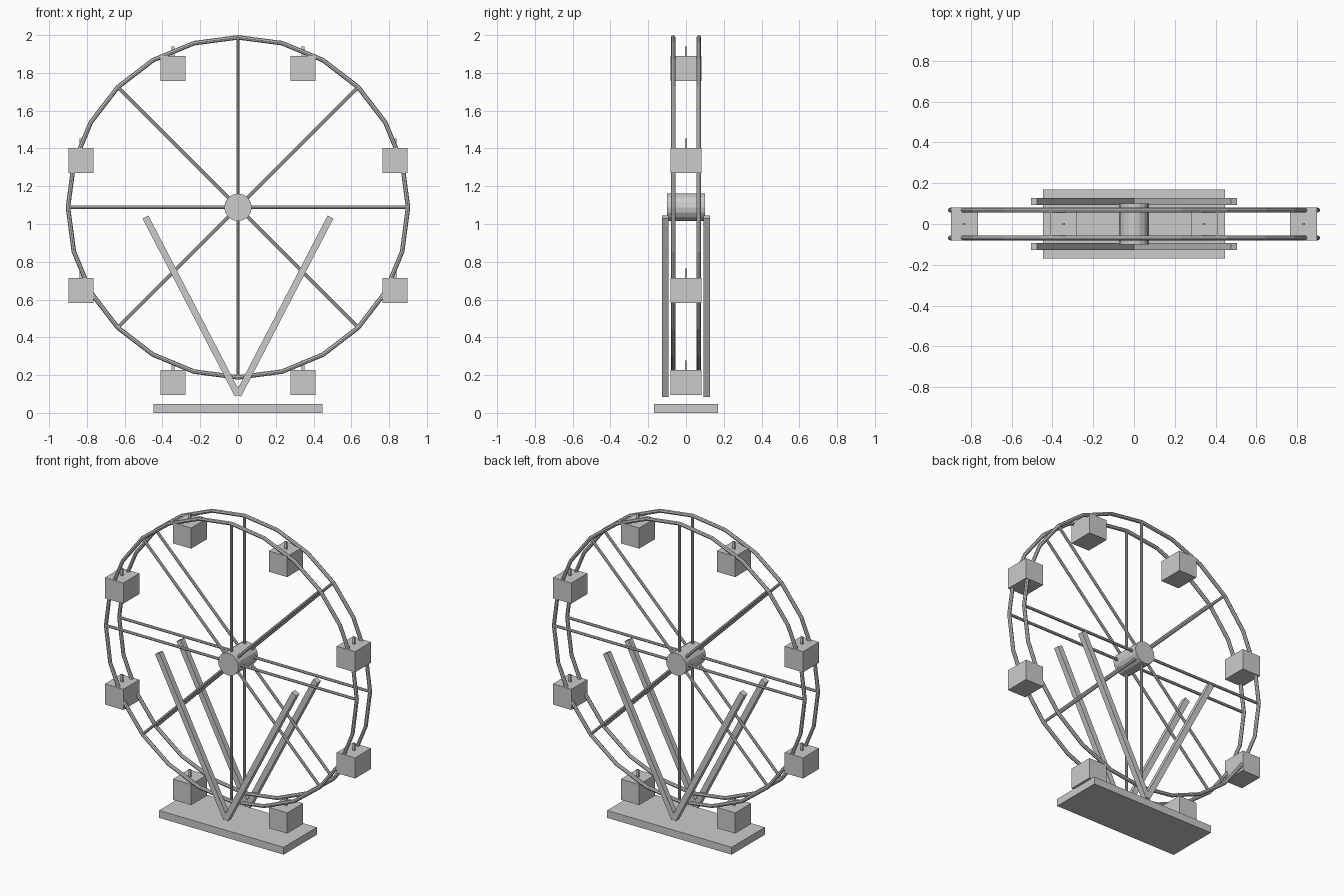
import bpy
from math import sin, cos, pi, radians, atan2, hypot
from mathutils import Vector

cube = bpy.data.objects.get("Cube")
if cube:
    bpy.data.objects.remove(cube, do_unlink=True)

grey = bpy.data.materials.new("plain_grey")
grey.use_nodes = True
COLOUR = (0.6, 0.6, 0.6, 1)
grey.diffuse_color = COLOUR
grey.node_tree.nodes["Principled BSDF"].inputs["Base Color"].default_value = COLOUR

AXLE = 1.088      # height of the wheel centre
RADIUS = 0.9      # rim centre line
SIDE = 0.068      # distance of each rim from the middle


def finish(name):
    ob = bpy.context.object
    ob.name = name
    ob.data.materials.append(grey)
    return ob


def box(name, centre, size, turn=0):
    bpy.ops.mesh.primitive_cube_add(size=1, location=centre, rotation=(0, turn, 0))
    ob = finish(name)
    ob.scale = size
    return ob


def rod(name, a, b, radius, sides):
    a, b = Vector(a), Vector(b)
    d = b - a
    bpy.ops.mesh.primitive_cylinder_add(
        vertices=sides, radius=radius, depth=d.length, location=(a + b) / 2,
        rotation=d.to_track_quat('Z', 'Y').to_euler())
    return finish(name)


# Base plate
box("base", (0, 0, 0.024), (0.894, 0.34, 0.048))

# Hub
rod("hub", (0, -0.1, AXLE), (0, 0.1, AXLE), 0.073, 16)

for label, s in (("front", -1), ("back", 1)):
    # Rim
    bpy.ops.mesh.primitive_torus_add(
        major_segments=24, minor_segments=8, major_radius=RADIUS, minor_radius=0.012,
        location=(0, s * SIDE, AXLE), rotation=(pi / 2, 0, 0))
    finish(label + "_rim")

    # Spokes
    for k in range(8):
        a = k * pi / 4
        rod(f"{label}_spoke_{k + 1}", (0, s * SIDE, AXLE),
            (RADIUS * cos(a), s * SIDE, AXLE + RADIUS * sin(a)), 0.009, 8)

    # Splayed support legs
    for side, m in (("left", 1), ("right", -1)):
        dx, dz = 0.49 * m, 0.944
        box(f"{label}_{side}_leg", (dx / 2, s * 0.11, 0.093 + dz / 2),
            (0.035, 0.036, hypot(dx, dz)), atan2(dx, dz))

# Hanging cabins, halfway between the spokes
for k in range(8):
    a = radians(22.5 + 45 * k)
    x, z = RADIUS * cos(a), AXLE + RADIUS * sin(a)
    box(f"cabin_{k + 1}", (x, 0, z - 0.096), (0.132, 0.164, 0.134))
    box(f"cabin_hanger_{k + 1}", (x, 0, z - 0.01), (0.014, 0.008, 0.06))
